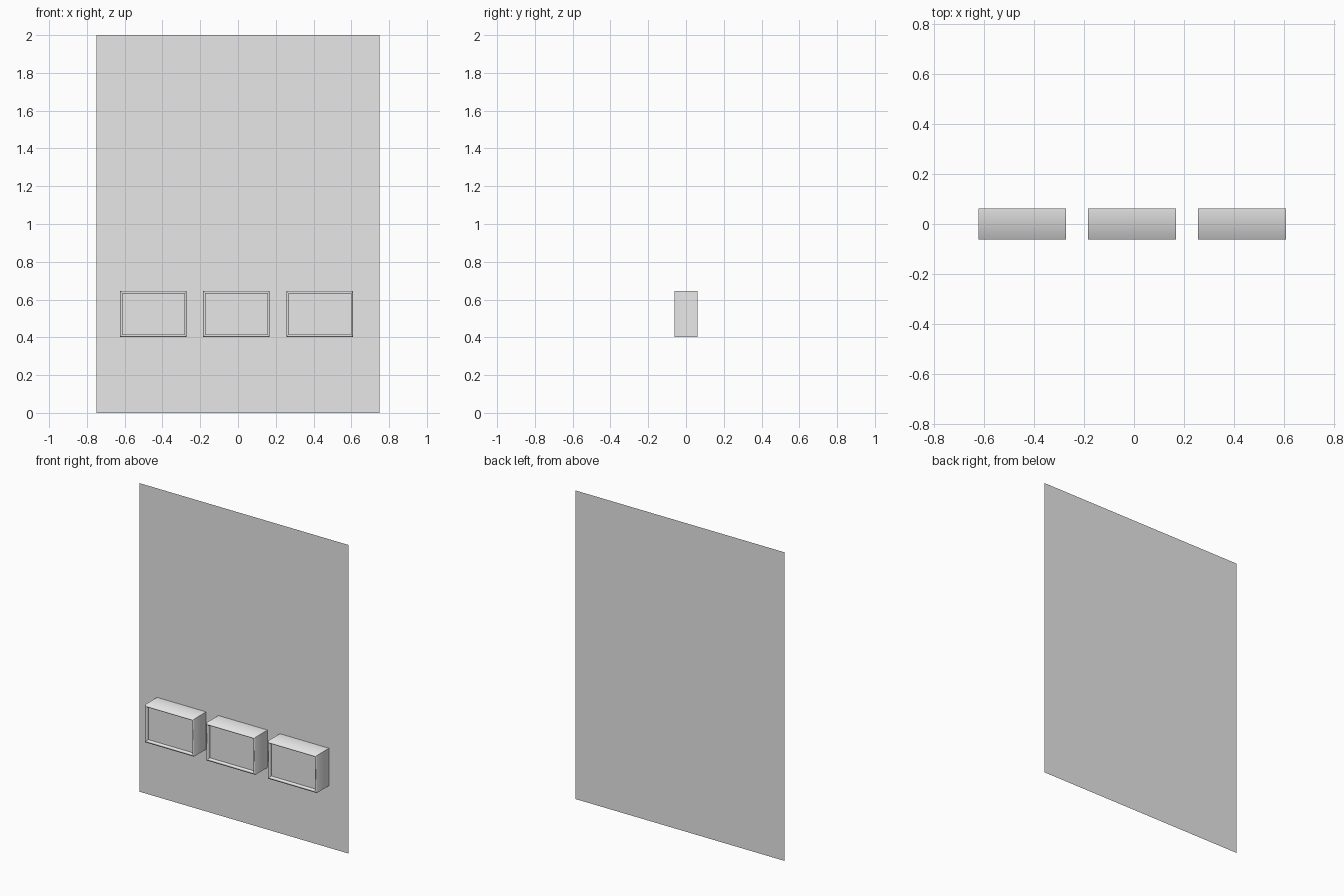
import bpy, bmesh

if "Cube" in bpy.data.objects:
    bpy.data.objects.remove(bpy.data.objects["Cube"], do_unlink=True)

grey = bpy.data.materials.new("light_grey")
grey.use_nodes = True
grey.diffuse_color = (0.8, 0.8, 0.8, 1)
grey.node_tree.nodes["Principled BSDF"].inputs["Base Color"].default_value = (0.8, 0.8, 0.8, 1)

BACK, FRONT = 0.062, -0.062
W, Z0, Z1 = 0.352, 0.402, 0.645
RIM, RECESS = 0.012, 0.02


def add_object(name, bm):
    mesh = bpy.data.meshes.new(name)
    bm.to_mesh(mesh)
    bm.free()
    mesh.materials.append(grey)
    obj = bpy.data.objects.new(name, mesh)
    bpy.context.collection.objects.link(obj)


def ring(bm, x0, x1, z0, z1, y):
    return [bm.verts.new((x, y, z)) for x, z in ((x0, z0), (x1, z0), (x1, z1), (x0, z1))]


# Thin upright backing sheet
bm = bmesh.new()
bm.faces.new(ring(bm, -0.75, 0.75, 0, 2, BACK))
add_object("back_panel", bm)


# Framed box: outer walls, front rim, shallow recess and its floor
def framed_box(name, cx):
    bm = bmesh.new()
    x0, x1 = cx - W / 2, cx + W / 2
    inner = (x0 + RIM, x1 - RIM, Z0 + RIM, Z1 - RIM)
    rings = [ring(bm, x0, x1, Z0, Z1, BACK),
             ring(bm, x0, x1, Z0, Z1, FRONT),
             ring(bm, *inner, FRONT),
             ring(bm, *inner, FRONT + RECESS)]
    for a, b in zip(rings, rings[1:]):
        for i in range(4):
            j = (i + 1) % 4
            bm.faces.new((a[i], a[j], b[j], b[i])).smooth = True
            # Corners stay crisp while the walls roll softly into the rim
            for end in (i, j):
                bm.edges.get((a[end], b[end])).smooth = False
    floor = bm.faces.new(rings[-1])
    for edge in floor.edges:
        edge.smooth = False
    add_object(name, bm)


for name, cx in (("right_box", -0.448), ("middle_box", -0.008), ("left_box", 0.433)):
    framed_box(name, cx)
